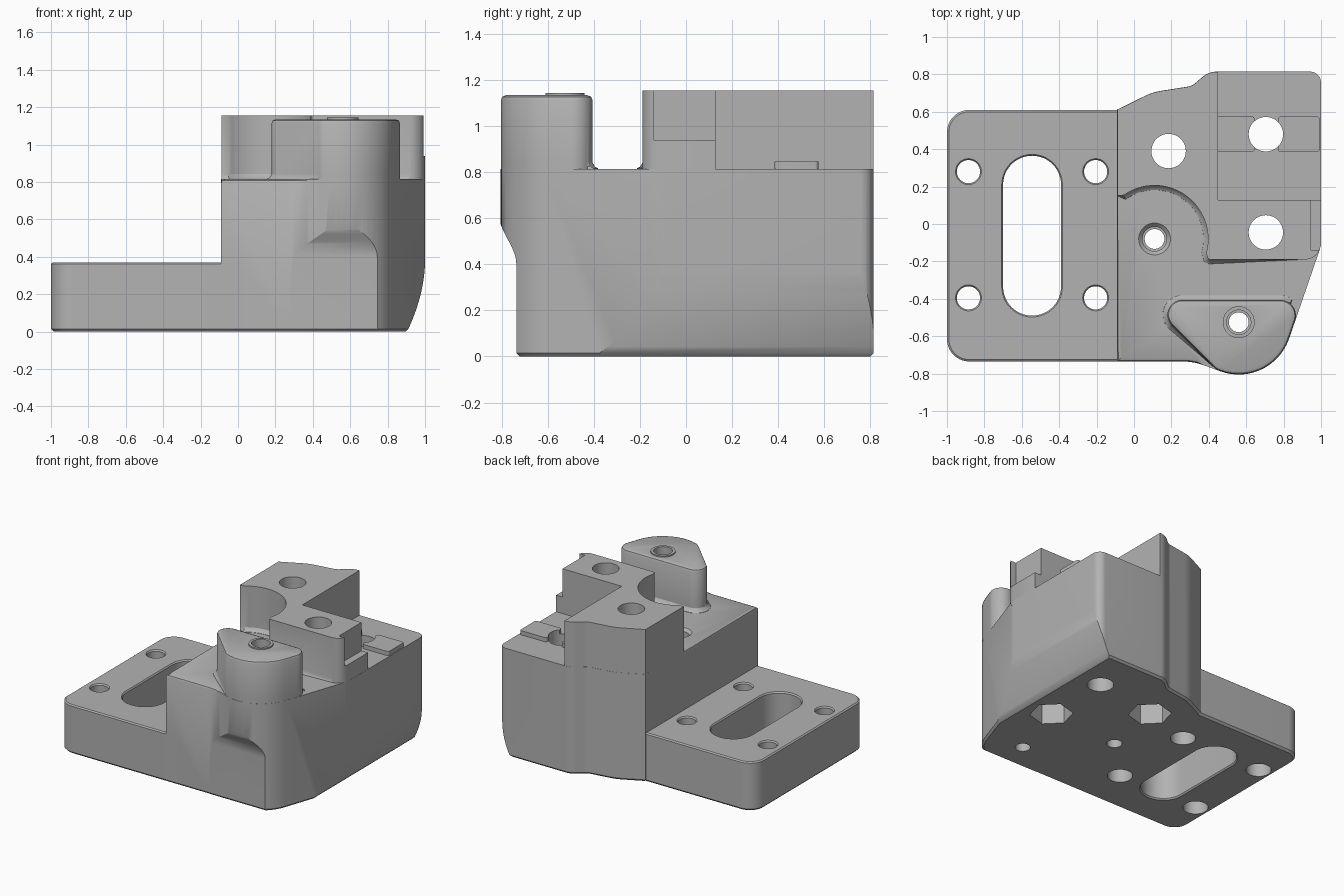
import bpy, bmesh, math
from mathutils import Vector, Matrix

if "Cube" in bpy.data.objects:
    bpy.data.objects.remove(bpy.data.objects["Cube"], do_unlink=True)

grey = bpy.data.materials.new("machined_grey")
grey.use_nodes = True
colour = (0.45, 0.45, 0.45, 1)
grey.diffuse_color = colour
grey.node_tree.nodes["Principled BSDF"].inputs["Base Color"].default_value = colour


def rounded(corners):
    """Outline through (x, y, radius) corners, each filleted by an arc."""
    out = []
    for i, (x, y, r) in enumerate(corners):
        cur = Vector((x, y))
        if r == 0:
            out.append(cur)
            continue
        u = (Vector(corners[i - 1][:2]) - cur).normalized()
        v = (Vector(corners[(i + 1) % len(corners)][:2]) - cur).normalized()
        a = u.angle(v)
        start = cur + u * (r / math.tan(a / 2))
        centre = cur + (u + v).normalized() * (r / math.sin(a / 2))
        sweep = (math.pi - a) * (1 if v.x * u.y - v.y * u.x > 0 else -1)
        steps = max(3, int(abs(sweep) / math.radians(6)))
        for k in range(steps + 1):
            out.append(centre + Matrix.Rotation(sweep * k / steps, 2) @ (start - centre))
    return out


def arc(x, y, r, start, end, n):
    angles = [math.radians(start + (end - start) * k / n) for k in range(n + 1)]
    return [Vector((x + r * math.cos(a), y + r * math.sin(a))) for a in angles]


def circle(x, y, r, n=48, start=0):
    return arc(x, y, r, start, start + 360, n)[:-1]


def offset(outline, d, rule):
    out = []
    for i, p in enumerate(outline):
        e1 = (p - outline[i - 1]).normalized()
        e2 = (outline[(i + 1) % len(outline)] - p).normalized()
        n1, n2 = Vector((e1.y, -e1.x)), Vector((e2.y, -e2.x))
        n = (n1 + n2) / max(0.4, 1 + n1.dot(n2))
        out.append(p + n * d if rule is None or rule(p, n) else p.copy())
    return out


def loft(name, outline, rings, matrix=None):
    """Closed solid through rings of (height, outward offset[, rule])."""
    bm = bmesh.new()
    loops = []
    for z, d, *rule in rings:
        pts = offset(outline, d, rule[0] if rule else None) if d else outline
        loops.append([bm.verts.new((p.x, p.y, z)) for p in pts])
    n = len(outline)
    for lo, hi in zip(loops, loops[1:]):
        for i in range(n):
            j = (i + 1) % n
            bm.faces.new((lo[i], lo[j], hi[j], hi[i]))
    bm.faces.new(loops[0][::-1])
    bm.faces.new(loops[-1])
    if matrix:
        bm.transform(matrix)
    bmesh.ops.recalc_face_normals(bm, faces=bm.faces)
    mesh = bpy.data.meshes.new(name)
    bm.to_mesh(mesh)
    bm.free()
    ob = bpy.data.objects.new(name, mesh)
    bpy.context.collection.objects.link(ob)
    return ob


def box(name, x0, x1, y0, y1, z0, z1, r=0):
    outline = rounded([(x0, y0, r), (x1, y0, r), (x1, y1, r), (x0, y1, r)])
    return loft(name, outline, [(z0, 0), (z1, 0)])


def combine(target, other, operation):
    mod = target.modifiers.new("join", "BOOLEAN")
    mod.operation, mod.solver, mod.object = operation, "EXACT", other
    graph = bpy.context.evaluated_depsgraph_get()
    mesh = bpy.data.meshes.new_from_object(target.evaluated_get(graph))
    target.modifiers.clear()
    target.data = mesh
    bpy.data.objects.remove(other, do_unlink=True)


# Main body with a bulging front column and a stepped back
back = [(0.40, 0.815, 0.12), (0.31, 0.738, 0.08), (0.1, 0.705, 0.3), (-0.09, 0.612, 0)]
body_outline = rounded([(-0.09, -0.735, 0), (0.317, -0.735, 0.3), (0.735, -0.887, 0.285),
                        (1.0, -0.117, 0.15), (1.0, 0.815, 0.06)] + back)


def front_edge(p, n):
    return p.x < 0.35 and p.y < -0.5


body = loft("bracket_body", body_outline, [
    (0, -0.015), (0.015, 0), (0.795, 0), (0.809, -0.006, front_edge), (0.815, -0.02, front_edge)])

# Curved undercut along the right side
taper = [(0.895, -0.1), (0.895, 0)]
taper += [(1.001 - 0.09 * (1 - k / 14) ** 2, 0.015 + 0.385 * k / 14) for k in range(15)]
taper += [(1.2, 0.4), (1.2, -0.1)]
swap_yz = Matrix(((1, 0, 0, 0), (0, 0, 1, 0), (0, 1, 0, 0), (0, 0, 0, 1)))
combine(body, loft("side_cutter", [Vector(p) for p in taper], [(-1.2, 0), (1.2, 0)], swap_yz),
        "DIFFERENCE")

# Front recess under the column bulge
recess = [(-0.722, -0.1), (-0.722, 0), (-0.737, 0.015)]
recess += [(-0.775 + 0.038 * math.cos(math.pi * k / 14), 0.4 + 0.22 * k / 14) for k in range(15)]
recess += [(-1, 0.64), (-1, -0.1)]
cycle = Matrix(((0, 0, 1, 0), (1, 0, 0, 0), (0, 1, 0, 0), (0, 0, 0, 1)))
combine(body, loft("front_cutter", [Vector(p) for p in recess], [(-1.2, 0), (1.2, 0)], cycle),
        "DIFFERENCE")

# Mounting plate
plate_outline = rounded([(-1, -0.735, 0.12), (0, -0.735, 0), (0, 0.61, 0), (-1, 0.61, 0.12)])
combine(body, loft("mounting_plate", plate_outline,
                   [(0, -0.015), (0.015, 0), (0.362, 0), (0.37, -0.01)]), "UNION")

# Upper block with a round bite and a cut corner
block_outline = rounded([(0.40, -0.19, 0.02), (0.975, -0.19, 0.08), (1.0, -0.117, 0),
                         (1.0, 0.13, 0), (0.45, 0.13, 0), (0.45, 0.815, 0)] + back
                        + [(-0.09, 0.15, 0)])
block_outline += arc(0.11, -0.08, 0.285, 125, -15, 28)


def block_foot(p, n):
    return -0.08 < p.x < 0.9 and p.y < 0.22 and n.y < 0.3


block = loft("upper_block", offset(block_outline, -0.001, None), [
    (0.79, 0), (0.8, 0.028, block_foot), (0.817, 0.024, block_foot),
    (0.825, 0.01, block_foot), (0.842, 0, block_foot), (1.155, 0)])
combine(block, box("corner_cutter", 0.945, 1.1, -0.14, 0.2, 0.94, 1.3), "DIFFERENCE")
combine(body, block, "UNION")

# Front boss with rounded top and filleted foot
boss_outline = rounded([(0.065, -0.405, 0.08), (0.4396, -0.7796, 0.08),
                        (0.735, -0.887, 0.285), (0.901, -0.405, 0.085)])


def boss_foot(p, n):
    return n.x < 0.6 and p.y > -0.7


boss = loft("front_boss", offset(boss_outline, -0.001, None), [
    (0.78, 0), (0.8, 0.028, boss_foot), (0.817, 0.024, boss_foot), (0.825, 0.01, boss_foot),
    (0.842, 0, boss_foot), (1.113, 0), (1.128, -0.006), (1.135, -0.022)])
combine(body, boss, "UNION")
combine(body, loft("boss_collar", circle(0.56, -0.525, 0.085), [(1.1, 0), (1.145, 0)]), "UNION")

# Locating tabs on the rear ledge
for x0, x1 in ((0.44, 0.645), (0.77, 0.992)):
    combine(body, box("ledge_tab", x0, x1, 0.385, 0.575, 0.8, 0.847, 0.015), "UNION")

# Through holes, two with hexagonal nut pockets underneath
for x, y, pocket in ((0.185, 0.39, True), (0.705, -0.045, True), (0.705, 0.48, False)):
    combine(body, loft("hole", circle(x, y, 0.092), [(-0.1, 0), (1.3, 0)]), "DIFFERENCE")
    if pocket:
        combine(body, loft("nut_pocket", circle(x, y, 0.15, 6, 135), [(-0.1, 0), (0.25, 0)]),
                "DIFFERENCE")

# Stepped screw holes in the boss and the lower floor
for x, y, top in ((0.56, -0.525, 1.3), (0.11, -0.08, 0.815)):
    rings = [(-0.1, -0.012), (0.3, -0.012), (0.301, 0), (top - 0.02, 0), (top, 0.02), (1.4, 0.02)]
    combine(body, loft("screw_hole", circle(x, y, 0.065), rings), "DIFFERENCE")

# Plate holes and slot
for x in (-0.885, -0.205):
    for y in (-0.395, 0.28):
        rings = [(-0.1, 0.025), (0.1, 0.025), (0.101, 0), (0.36, 0), (0.371, 0.008), (0.5, 0.008)]
        combine(body, loft("plate_hole", circle(x, y, 0.062), rings), "DIFFERENCE")
slot = arc(-0.545, 0.21, 0.155, 0, 180, 24) + arc(-0.545, -0.335, 0.155, 180, 360, 24)
combine(body, loft("slot", slot, [(-0.1, 0.008), (0, 0.008), (0.01, 0), (0.36, 0),
                                  (0.371, 0.008), (0.5, 0.008)]), "DIFFERENCE")

# Finish
body.data.materials.clear()
body.data.materials.append(grey)
for poly in body.data.polygons:
    poly.material_index = 0
bpy.ops.object.select_all(action="DESELECT")
body.select_set(True)
bpy.context.view_layer.objects.active = body
bpy.ops.object.shade_smooth_by_angle(angle=math.radians(30))
